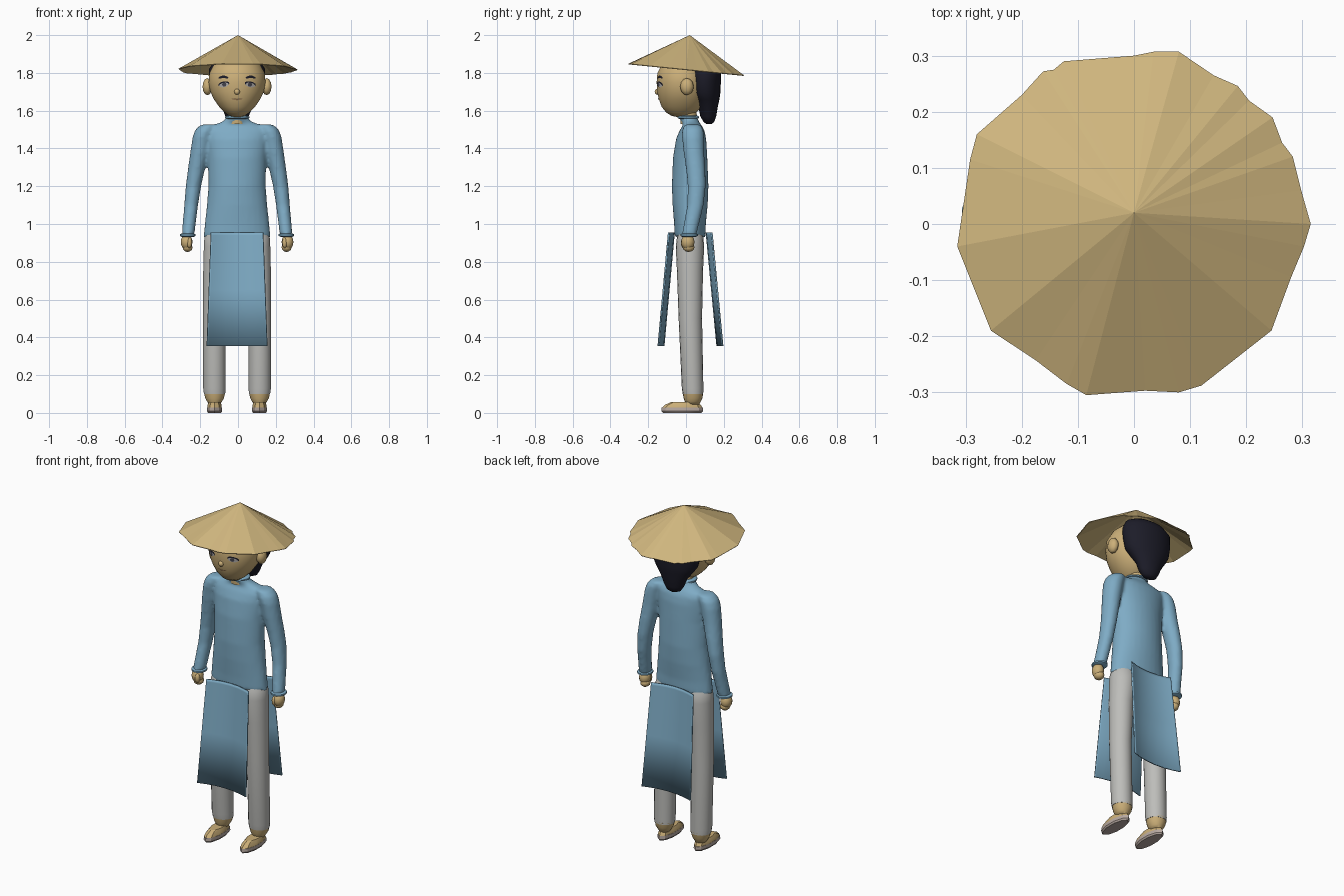
import bpy, bmesh, math
from mathutils import Vector
from mathutils.bvhtree import BVHTree

OFF = -0.005  # body sits slightly left of the hat centre


def material(name, rgb):
    m = bpy.data.materials.new(name)
    m.diffuse_color = (*rgb, 1)
    return m


BLUE = material("blue cloth", (0.21, 0.41, 0.56))
WHITE = material("pale trouser cloth", (0.51, 0.51, 0.49))
SKIN = material("skin", (0.60, 0.43, 0.19))
STRAW = material("straw", (0.63, 0.47, 0.21))
HAIR = material("black hair", (0.012, 0.012, 0.022))
SOLE = material("shoe sole", (0.48, 0.40, 0.36))
EYE = material("eye white", (0.45, 0.43, 0.42))
IRIS = material("iris", (0.06, 0.06, 0.08))
LIP = material("lip", (0.28, 0.17, 0.08))


def make(name, bm, mat, angle=60):
    bmesh.ops.recalc_face_normals(bm, faces=bm.faces)
    me = bpy.data.meshes.new(name)
    bm.to_mesh(me)
    bm.free()
    me.materials.append(mat)
    ob = bpy.data.objects.new(name, me)
    bpy.context.collection.objects.link(ob)
    if angle:
        bpy.ops.object.select_all(action='DESELECT')
        ob.select_set(True)
        bpy.context.view_layer.objects.active = ob
        bpy.ops.object.shade_smooth_by_angle(angle=math.radians(angle))
    return ob


def loft(name, rings, mat, n=20, angle=60, s=1):
    """Stack of ellipses (cx, cy, z, rx, ry) with capped ends."""
    bm = bmesh.new()
    loops = []
    for cx, cy, z, rx, ry in rings:
        loops.append([bm.verts.new((OFF + s * cx + rx * math.cos(a), cy + ry * math.sin(a), z))
                      for a in (2 * math.pi * (i + 0.5) / n for i in range(n))])
    for a, b in zip(loops, loops[1:]):
        for i in range(n):
            j = (i + 1) % n
            bm.faces.new((a[i], a[j], b[j], b[i]))
    bm.faces.new(loops[0])
    bm.faces.new(loops[-1])
    return make(name, bm, mat, angle)


def ball(name, c, r, mat, seg=14):
    bm = bmesh.new()
    bmesh.ops.create_uvsphere(bm, u_segments=seg, v_segments=seg // 2 + 1, radius=1)
    bmesh.ops.scale(bm, vec=r, verts=bm.verts)
    bmesh.ops.translate(bm, vec=(c[0] + OFF, c[1], c[2]), verts=bm.verts)
    return make(name, bm, mat)


# Straw hat: irregular tilted cone
rim = [(.315, 0), (.298, .06), (.283, .12), (.264, .145), (.247, .19), (.205, .22), (.185, .246),
       (.142, .265), (.08, .307), (.035, .307), (0, .3), (-.125, .29), (-.143, .275), (-.162, .272),
       (-.2, .23), (-.28, .16), (-.292, .115), (-.315, -.04), (-.255, -.19), (-.175, -.243),
       (-.12, -.285), (-.085, -.305), (.02, -.297), (.08, -.30), (.12, -.288), (.245, -.19),
       (.28, -.095), (.303, -.04)]
bm = bmesh.new()
apex = bm.verts.new((0, .02, 2.0))
edge = [bm.verts.new((x, y, 1.818 - .1 * y)) for x, y in rim]
for i in range(len(edge)):
    bm.faces.new((apex, edge[i], edge[(i + 1) % len(edge)]))
hat = make("straw_hat", bm, STRAW, 0)
hat_thick = hat.modifiers.new("thickness", 'SOLIDIFY')
hat_thick.thickness, hat_thick.offset = .004, -1

# Head, neck and hair
head = loft("head", [(0, -.025, 1.565, .015, .015), (0, -.025, 1.572, .04, .05),
                     (0, -.025, 1.59, .065, .08), (0, -.022, 1.62, .095, .107),
                     (0, -.02, 1.66, .123, .124), (0, -.02, 1.70, .142, .133),
                     (0, -.02, 1.75, .151, .136), (0, -.02, 1.80, .147, .132),
                     (0, -.015, 1.85, .12, .11), (0, -.005, 1.89, .075, .07),
                     (0, 0, 1.905, .02, .02)], SKIN, 32)
loft("neck", [(0, .015, 1.53, .045, .045), (0, .01, 1.64, .045, .045)], SKIN, 16)
loft("hair", [(0, .122, 1.53, .018, .015), (0, .121, 1.54, .043, .028), (0, .118, 1.57, .062, .042),
              (0, .117, 1.62, .083, .051), (0, .11, 1.66, .114, .067), (0, .101, 1.695, .137, .081),
              (0, .098, 1.76, .149, .087), (0, .098, 1.82, .15, .089), (0, .085, 1.86, .125, .077),
              (0, .06, 1.89, .08, .06), (0, .05, 1.905, .03, .03)], HAIR, 22)
for s, side in ((1, "right"), (-1, "left")):
    ball(side + "_ear", (s * .157, .005, 1.727), (.027, .036, .045), SKIN, 10)
ball("nose", (0, -.15, 1.70), (.016, .016, .016), SKIN, 10)

# Painted face plates, laid on the head surface
tree = BVHTree.FromObject(head, bpy.context.evaluated_depsgraph_get())


def plate(name, x, z, rx, rz, lift, mat, tilt=0, bend=0):
    def on_face(u, w):
        px = x + OFF + u
        pz = z + w + tilt * u - bend * u * u
        hit = tree.ray_cast(Vector((px, -1, pz)), Vector((0, 1, 0)))[0]
        return bm.verts.new((px, hit.y - lift, pz))
    bm = bmesh.new()
    mid = on_face(0, 0)
    ring = [on_face(rx * math.cos(a), rz * math.sin(a))
            for a in (math.tau * i / 16 for i in range(16))]
    for i in range(16):
        bm.faces.new((mid, ring[i], ring[(i + 1) % 16]))
    make(name, bm, mat, 0)


for s, side in ((1, "right"), (-1, "left")):
    plate(side + "_eyebrow", s * .072, 1.779, .027, .007, .003, HAIR, 0, 8)
    plate(side + "_eyelid", s * .07, 1.741, .029, .014, .002, HAIR, -.15 * s)
    plate(side + "_eye", s * .07, 1.736, .025, .012, .004, EYE, -.15 * s)
    plate(side + "_iris", s * .068, 1.738, .011, .011, .006, IRIS)
plate("mouth", 0, 1.66, .03, .005, .003, LIP, 0, -4)

# Tunic body and sleeves, fused into one smooth garment
garment = [loft("tunic", [(0, .022, .93, .178, .082), (0, .021, 1.0, .171, .084),
                          (0, .022, 1.1, .16, .093), (0, .022, 1.2, .152, .097),
                          (0, .022, 1.35, .154, .091), (0, .027, 1.45, .165, .08),
                          (0, .032, 1.495, .175, .066), (0, .033, 1.518, .155, .052),
                          (0, .028, 1.533, .1, .046), (0, .017, 1.548, .065, .048),
                          (0, .012, 1.57, .056, .048)], BLUE, 28)]
for s, side in ((1, "right"), (-1, "left")):
    garment.append(loft(side + "_sleeve", [
        (.145, .035, 1.528, .03, .035), (.155, .035, 1.52, .045, .047), (.17, .036, 1.497, .053, .057),
        (.183, .037, 1.46, .053, .059), (.198, .042, 1.38, .05, .055), (.217, .052, 1.28, .045, .051),
        (.231, .057, 1.2, .041, .048), (.243, .05, 1.1, .037, .044), (.26, .016, .94, .034, .039)],
        BLUE, 16, s=s))
bpy.ops.object.select_all(action='DESELECT')
for ob in garment:
    ob.select_set(True)
bpy.context.view_layer.objects.active = garment[0]
bpy.ops.object.join()
tunic = garment[0]
tunic.modifiers.clear()
fuse = tunic.modifiers.new("fuse", 'REMESH')
fuse.mode, fuse.voxel_size, fuse.use_smooth_shade = 'VOXEL', .01, True
relax = tunic.modifiers.new("relax", 'SMOOTH')
relax.factor, relax.iterations = .5, 5
loft("collar", [(0, .012, 1.556, .054, .048), (0, .012, 1.561, .066, .058),
                (0, .012, 1.569, .066, .058), (0, .012, 1.575, .054, .048)], BLUE, 16)

for s, side in ((1, "right"), (-1, "left")):
    # Cuff and hand
    loft(side + "_cuff", [(.261, .017, .932, .032, .036), (.261, .017, .937, .042, .046),
                          (.261, .017, .946, .042, .046), (.261, .017, .951, .032, .036)], BLUE, 14, s=s)
    ball(side + "_hand", (s * .267, .01, .905), (.032, .035, .042), SKIN)
    ball(side + "_fingers", (s * .262, .014, .876), (.028, .031, .024), SKIN, 10)
    ball(side + "_thumb", (s * .252, -.013, .9), (.014, .014, .028), SKIN, 10)

    # Trouser leg, ankle and slipper
    loft(side + "_trouser_leg", [(.119, .037, .1, .057, .054), (.12, .035, .13, .06, .057),
                                 (.12, .023, .5, .06, .062), (.114, .021, .75, .066, .069),
                                 (.1, .021, .88, .077, .075), (.096, .022, .93, .078, .07),
                                 (.09, .022, .98, .06, .045)], WHITE, 18, s=s)
    loft(side + "_ankle", [(.119, .035, .045, .03, .035), (.119, .036, .06, .04, .042),
                           (.119, .037, .078, .05, .05), (.119, .037, .11, .0575, .0545)], SKIN, 18, s=s)
    loft(side + "_sole", [(.119, -.02, 0, .036, .102), (.119, -.02, .009, .042, .111),
                          (.119, -.02, .028, .041, .109)], SOLE, 10, 30, s)
    loft(side + "_foot", [(.119, -.02, .028, .04, .107), (.119, -.017, .042, .039, .096),
                          (.119, -.008, .058, .032, .07)], SKIN, 10, 30, s)

# Hanging tunic panels, dished towards the legs with side edges flaring out
for name, d, top, low in (("front_panel", -1, .092, .147), ("back_panel", 1, .137, .194)):
    bm = bmesh.new()
    rows = []
    for z in (.955, .94, .8, .65, .355):
        k = (.955 - z) / .6
        row = []
        for t in (-1, -.95, -.7, -.4, 0, .4, .7, .95, 1):
            y = top + (low - top) * k - .029 * (1 - t * t)
            row.append(bm.verts.new((OFF + t * (.138 + .022 * k), d * y, z)))
        rows.append(row)
    for a, b in zip(rows, rows[1:]):
        for i in range(len(a) - 1):
            bm.faces.new((a[i], a[i + 1], b[i + 1], b[i]))
    panel = make(name, bm, BLUE, 180)
    thick = panel.modifiers.new("thickness", 'SOLIDIFY')
    thick.thickness, thick.offset = .008, 0
